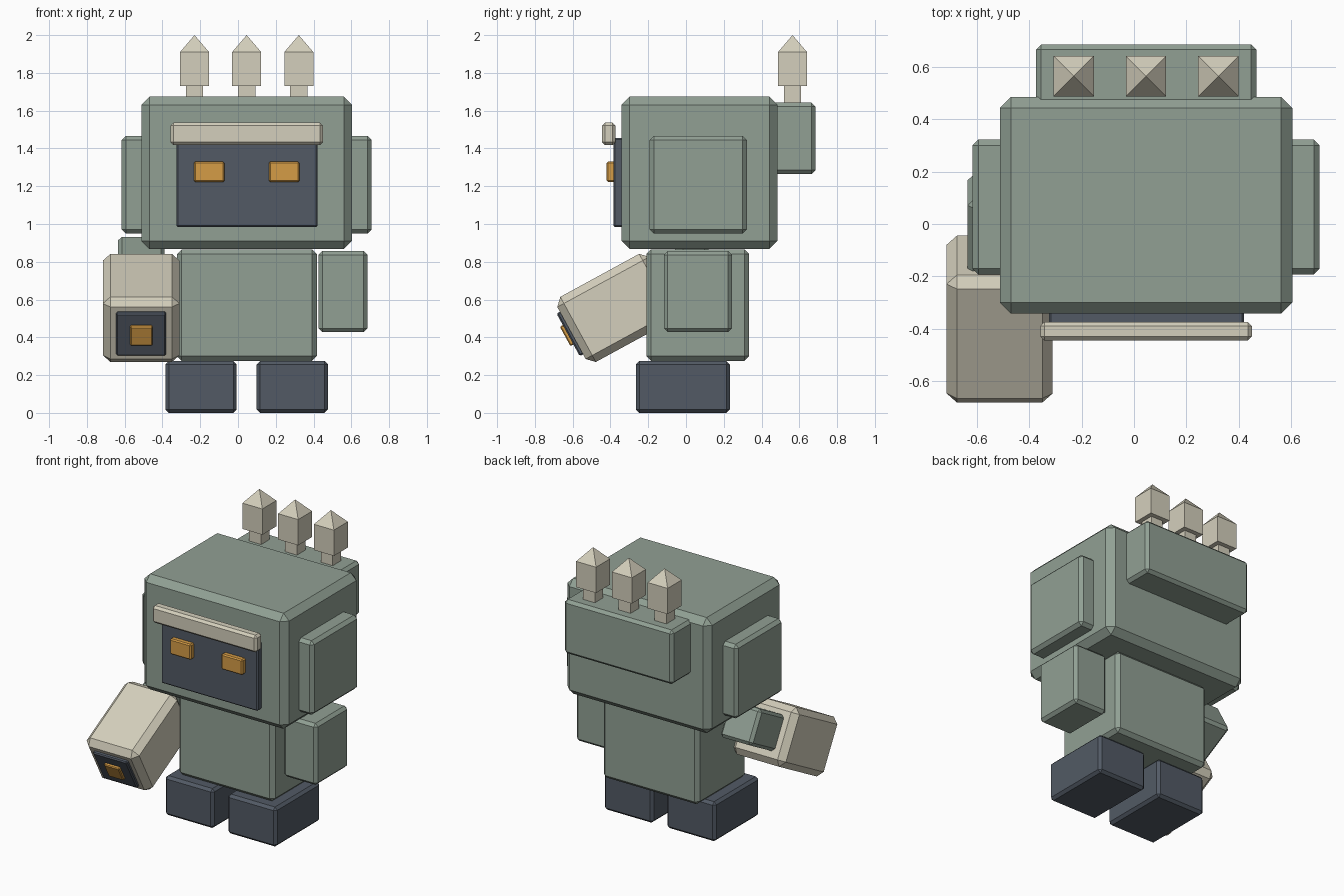
import bpy, bmesh, math
from mathutils import Matrix, Vector

if "Cube" in bpy.data.objects:
    bpy.data.objects.remove(bpy.data.objects["Cube"])


def material(name, r, g, b):
    """Flat material from 0-255 display values, stored as linear."""
    def lin(c):
        c /= 255
        return c / 12.92 if c <= 0.04045 else ((c + 0.055) / 1.055) ** 2.4
    m = bpy.data.materials.new(name)
    m.diffuse_color = (lin(r), lin(g), lin(b), 1)
    m.use_nodes = True
    m.node_tree.nodes["Principled BSDF"].inputs["Base Color"].default_value = m.diffuse_color
    return m


GREEN = material("sage_green", 145, 160, 148)
CREAM = material("cream", 212, 207, 188)
NAVY = material("slate_navy", 82, 90, 101)
AMBER = material("amber", 213, 156, 70)


def finish(name, bm, mat):
    me = bpy.data.meshes.new(name)
    bm.to_mesh(me)
    bm.free()
    me.materials.append(mat)
    ob = bpy.data.objects.new(name, me)
    bpy.context.collection.objects.link(ob)
    return ob


def box(name, x, y, z, mat, bevel=0.02, matrix=None):
    """Chamfered box from (min, max) ranges, optionally transformed."""
    bm = bmesh.new()
    size = Vector((x[1] - x[0], y[1] - y[0], z[1] - z[0]))
    mid = Vector((sum(x) / 2, sum(y) / 2, sum(z) / 2))
    bmesh.ops.create_cube(bm, size=1, matrix=Matrix.Translation(mid) @ Matrix.Diagonal((*size, 1)))
    bmesh.ops.bevel(bm, geom=bm.edges[:], offset=bevel, segments=1, affect='EDGES')
    if matrix:
        bm.transform(matrix)
    return finish(name, bm, mat)


CX = 0.046  # symmetry plane of the head and body

# Head, body and back pack
box("head", (-0.512, 0.604), (-0.342, 0.485), (0.868, 1.674), GREEN, 0.043)
box("body", (-0.323, 0.417), (-0.21, 0.334), (0.276, 0.866), GREEN, 0.025)
box("back_pack", (-0.374, 0.467), (0.44, 0.685), (1.265, 1.642), GREEN, 0.02)

# Paired parts: ears, feet and eyes
for side, s in (("left", -1), ("right", 1)):
    def span(a, b):
        return sorted((CX + s * a, CX + s * b))
    box(side + "_ear", span(0.5, 0.662), (-0.192, 0.322), (0.95, 1.467), GREEN, 0.022)
    box(side + "_foot", span(0.053, 0.43), (-0.265, 0.232), (0.0, 0.275), NAVY, 0.018)
    box(side + "_eye", span(0.117, 0.28), (-0.42, -0.37), (1.222, 1.33), AMBER, 0.008)

# Face plate and brow
box("face_plate", (-0.325, 0.42), (-0.384, -0.33), (0.983, 1.456), NAVY, 0.008)
box("brow", (-0.357, 0.45), (-0.445, -0.373), (1.417, 1.537), CREAM, 0.016)

# Hanging arm
box("right_arm", (0.427, 0.685), (-0.117, 0.243), (0.428, 0.857), GREEN, 0.02)

# Raised arm with blaster, tilted forward and down
tilt = Matrix.Rotation(math.radians(28.6), 4, 'X')
box("raised_arm", (-0.635, -0.388), (-0.10, 0.52), (0.548, 0.788), GREEN, 0.02, tilt)
box("blaster", (-0.715, -0.31), (-0.33, 0.225), (0.465, 0.858), CREAM, 0.04, tilt)
box("muzzle_plate", (-0.645, -0.38), (-0.35, -0.31), (0.533, 0.79), NAVY, 0.008, tilt)
box("muzzle_light", (-0.571, -0.453), (-0.368, -0.33), (0.603, 0.72), AMBER, 0.006, tilt)

# Pointed posts on the back pack
for i in range(3):
    bm = bmesh.new()
    x, y = CX + (i - 1) * 0.276, 0.564
    for w, lo, hi in ((0.092, 1.62, 1.73), (0.154, 1.73, 1.91)):
        bmesh.ops.create_cube(bm, size=1, matrix=Matrix.Translation((x, y, (lo + hi) / 2))
                              @ Matrix.Diagonal((w, w, hi - lo, 1)))
    # Pyramid tip replaces the top of the post
    top = [f for f in bm.faces if f.calc_center_median().z > 1.909]
    tip = bmesh.ops.poke(bm, faces=top)["verts"][0]
    tip.co.z = 2.0
    finish("post_%d" % (i + 1), bm, CREAM)
